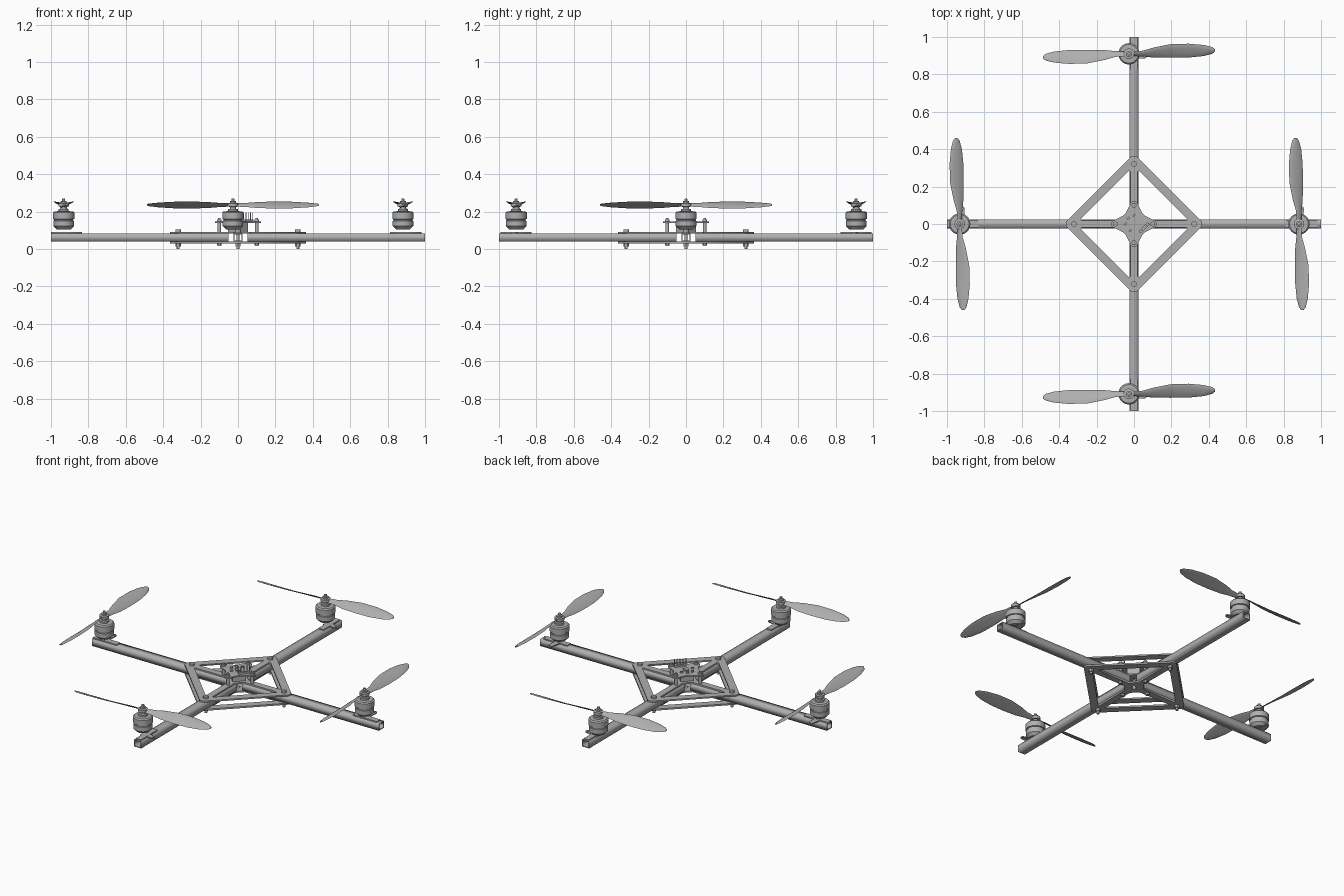
import bpy, bmesh, math
from mathutils import Matrix, Vector

if "Cube" in bpy.data.objects:
    bpy.data.objects.remove(bpy.data.objects["Cube"])

GREY = (0.43, 0.43, 0.43, 1)
grey = bpy.data.materials.new("mid grey")
grey.use_nodes = True
grey.diffuse_color = GREY
grey.node_tree.nodes["Principled BSDF"].inputs["Base Color"].default_value = GREY


def add(name, mesh, place=Matrix(), smooth=False):
    mesh.materials.clear()
    mesh.materials.append(grey)
    ob = bpy.data.objects.new(name, mesh)
    bpy.context.collection.objects.link(ob)
    ob.matrix_world = place
    if smooth:
        bpy.ops.object.select_all(action='DESELECT')
        ob.select_set(True)
        bpy.context.view_layer.objects.active = ob
        bpy.ops.object.shade_smooth_by_angle(angle=math.radians(35))
    return ob


def plate(name, loops, z0, z1, place=Matrix()):
    """Flat outline, with further loops as holes, extruded from z0 to z1."""
    cu = bpy.data.curves.new(name, 'CURVE')
    cu.dimensions, cu.fill_mode, cu.extrude = '2D', 'BOTH', (z1 - z0) / 2
    for loop in loops:
        sp = cu.splines.new('POLY')
        sp.points.add(len(loop) - 1)
        for p, (x, y) in zip(sp.points, loop):
            p.co = (x, y, 0, 1)
        sp.use_cyclic_u = True
    tmp = bpy.data.objects.new("outline", cu)
    bpy.context.collection.objects.link(tmp)
    dg = bpy.context.evaluated_depsgraph_get()
    me = bpy.data.meshes.new_from_object(tmp.evaluated_get(dg))
    bpy.data.objects.remove(tmp)
    me.transform(Matrix.Translation((0, 0, (z0 + z1) / 2)))
    return add(name, me, place)


def lathe(name, profile, sides, place=Matrix(), smooth=True):
    """Closed solid turned around z from (radius, height) pairs."""
    bm = bmesh.new()
    vs = [bm.verts.new((r, 0, z)) for r, z in profile]
    es = [bm.edges.new(p) for p in zip(vs, vs[1:])]
    bmesh.ops.spin(bm, geom=vs + es, axis=(0, 0, 1), cent=(0, 0, 0),
                   angle=math.tau, steps=sides, use_duplicate=False)
    bmesh.ops.remove_doubles(bm, verts=bm.verts, dist=1e-5)
    bmesh.ops.recalc_face_normals(bm, faces=bm.faces)
    me = bpy.data.meshes.new(name)
    bm.to_mesh(me)
    bm.free()
    return add(name, me, place, smooth)


def rod(name, r, z0, z1, sides, place):
    return lathe(name, [(0, z0), (r, z0), (r, z1), (0, z1)], sides, place)


def box(name, size, place):
    bm = bmesh.new()
    bmesh.ops.create_cube(bm, size=1, matrix=Matrix.Diagonal((*size, 1)))
    me = bpy.data.meshes.new(name)
    bm.to_mesh(me)
    bm.free()
    return add(name, me, place)


def rect(w, h):
    return [(-w, -h), (w, -h), (w, h), (-w, h)]


def turn(a):
    return Matrix.Rotation(a, 4, 'Z')


def quarters(points):
    """Repeat points at four quarter turns."""
    return [tuple((turn(k * math.pi / 2) @ Vector((x, y, 0)))[:2])
            for k in range(4) for x, y in points]


def at(x, y, z=0):
    return Matrix.Translation((x, y, z))


# Upper and lower diamond frame plates with four windows and a centre hole
diamond = quarters([(0.364, -0.012), (0.364, 0.012)])
window = [(0.02, 0.06), (0.06, 0.02), (0.28, 0.02), (0.286, 0.026),
          (0.026, 0.286), (0.02, 0.28)]
windows = quarters(window)
n = len(window)
holes = [windows[i * n:(i + 1) * n] for i in range(4)] + [rect(0.012, 0.012)]
for name, z0, z1 in (("lower_plate", 0.03, 0.04), ("upper_plate", 0.083, 0.092)):
    plate(name, [diamond] + holes, z0, z1)

# Hollow square arms with the bolts and standoffs along each
sides = ("left", "back", "right", "front")
to_x = Matrix.Rotation(math.pi / 2, 4, 'Y')
for k, side in enumerate(sides):
    spin = turn(k * math.pi / 2)
    plate(side + "_arm", [rect(0.0215, 0.025), rect(0.0165, 0.02)], 0.05, 1.0,
          spin @ at(0, 0, 0.0615) @ to_x)
    outer = spin @ at(0.32, 0)
    rod(side + "_frame_bolt", 0.008, 0, 0.1, 12, outer)
    rod(side + "_frame_bolt_head", 0.015, 0.092, 0.105, 12, outer)
    rod(side + "_frame_nut", 0.015, 0.014, 0.03, 6, outer)
    inner = spin @ at(0.1, 0)
    rod(side + "_board_bolt", 0.007, 0.015, 0.165, 12, inner)
    rod(side + "_board_nut", 0.013, 0.018, 0.03, 6, inner)
    rod(side + "_standoff", 0.01, 0.092, 0.138, 12, inner)
    rod(side + "_board_bolt_head", 0.013, 0.146, 0.158, 12, inner)

# Control board with rounded lobes, holder and small parts
lobe = [(0.1 + 0.022 * math.cos(a), 0.022 * math.sin(a))
        for a in (math.radians(d) for d in range(-75, 76, 25))]
plate("control_board", [quarters(lobe + [(0.058, 0.045), (0.045, 0.058)])],
      0.138, 0.146)
diag = turn(math.pi / 4)
box("board_holder", (0.075, 0.075, 0.046), at(0, 0, 0.115) @ diag)
box("main_chip", (0.03, 0.03, 0.008), at(0, 0, 0.149) @ diag)
for i, (x, y) in enumerate([(-0.045, 0.0), (-0.02, -0.035), (0.0, 0.045), (-0.03, 0.03)]):
    box(f"small_chip_{i}", (0.016, 0.01, 0.01), at(x, y, 0.15) @ diag)
box("pin_header", (0.066, 0.016, 0.012), at(0.055, -0.02, 0.152) @ diag)
for i in range(5):
    d = (i - 2) * 0.012
    box(f"pin_{i}", (0.004, 0.004, 0.04), at(0.055 + d, -0.02 + d, 0.175))


# Twisted propeller blade: (distance, low edge, high edge, pitch slope)
STATIONS = [(0.015, -0.012, 0.012, 0.7), (0.07, -0.014, 0.016, 0.7),
            (0.13, -0.02, 0.033, 0.6), (0.22, -0.021, 0.051, 0.52),
            (0.32, -0.02, 0.054, 0.47), (0.4, -0.012, 0.047, 0.42),
            (0.445, 0.0, 0.036, 0.38), (0.46, 0.012, 0.025, 0.35)]


def blade(name, place):
    bm = bmesh.new()
    rings = []
    for x, lo, hi, slope in STATIONS:
        mid, half = (lo + hi) / 2, (hi - lo) / 2
        ring = []
        for i in range(10):
            a = i * math.tau / 10
            y = half * math.cos(a)
            thick = 0.0035 * math.sin(a) + 0.002 * math.sin(a) ** 2
            ring.append(bm.verts.new((x, mid + y, y * slope + thick)))
        rings.append(ring)
    for a, b in zip(rings, rings[1:]):
        for i in range(10):
            j = (i + 1) % 10
            bm.faces.new((a[i], a[j], b[j], b[i]))
    bm.faces.new(rings[0])
    bm.faces.new(rings[-1])
    bmesh.ops.recalc_face_normals(bm, faces=bm.faces)
    me = bpy.data.meshes.new(name)
    bm.to_mesh(me)
    bm.free()
    add(name, me, place, True)


# Motor can, collar, propeller hub and shaft tip in one profile
MOTOR = [(0, 0.105), (0.038, 0.105), (0.055, 0.122), (0.055, 0.15), (0.051, 0.152),
         (0.051, 0.158), (0.057, 0.16), (0.057, 0.194), (0.05, 0.201), (0.027, 0.202),
         (0.027, 0.213), (0.017, 0.215), (0.017, 0.225), (0.028, 0.227), (0.028, 0.244),
         (0.016, 0.246), (0.016, 0.255), (0.008, 0.257), (0.008, 0.268), (0, 0.271)]
tab = [(0, 0.016), (0, -0.024)] + [
    (0.082 + 0.014 * math.cos(a), -0.012 + 0.014 * math.sin(a))
    for a in (math.radians(d) for d in range(-90, 91, 30))]
ring_hole = [(0.082 + 0.006 * math.cos(i * math.tau / 10),
              -0.012 + 0.006 * math.sin(i * math.tau / 10)) for i in range(10)]

for side, x, y, angle in (("front", -0.027, -0.908, 0), ("back", -0.027, 0.91, 0),
                          ("right", -0.932, 0, math.pi / 2),
                          ("left", 0.882, 0, math.pi / 2)):
    place = at(x, y) @ turn(angle)
    lathe(side + "_motor", MOTOR, 32, place)
    for i in range(2):
        blade(f"{side}_blade_{i}", place @ at(0, 0, 0.235) @ turn(i * math.pi))
    # Mount strip lies along the arm, its tab reaches out to the side
    on_arm = at(0 if angle == 0 else x + 0.015, y) @ turn(angle)
    plate(side + "_mount_strip", [rect(0.018, 0.083)], 0.083, 0.09, on_arm)
    plate(side + "_mount_tab", [tab, ring_hole], 0.083, 0.0895, place)
